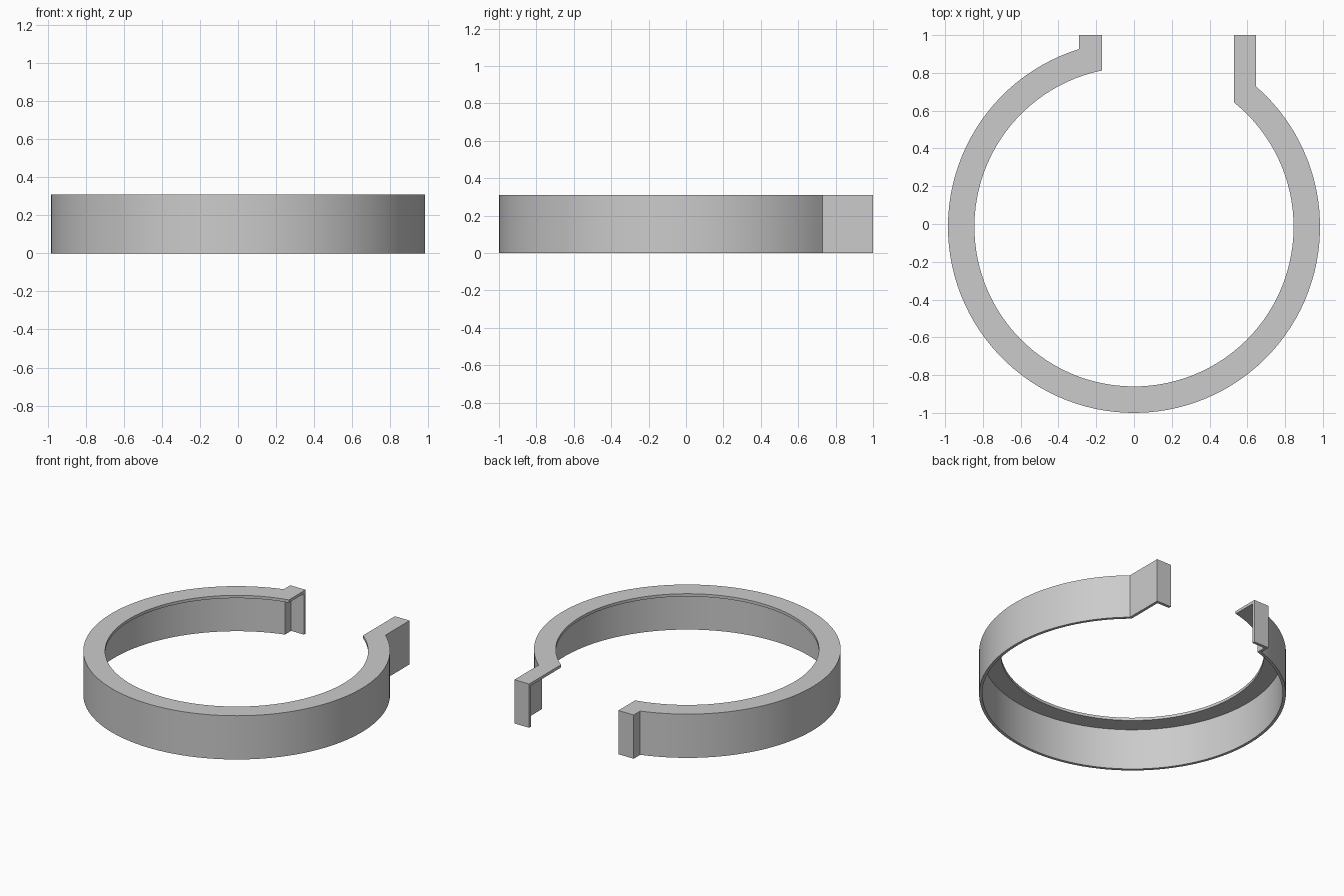
import bpy, bmesh, math

cube = bpy.data.objects.get("Cube")
if cube:
    bpy.data.objects.remove(cube)

HEIGHT, THICK = 0.31, 0.02
R_OUT, R_IN, CENTRE_Y = 0.985, 0.845, -0.015
TAB_END = 1.0
RIGHT_TAB = (-0.29, -0.17)   # outer x, inner x
LEFT_TAB = (0.645, 0.53)
SEGMENTS = 96

grey = bpy.data.materials.new("plain grey")
grey.use_nodes = True
colour = (0.6, 0.6, 0.6, 1)
grey.diffuse_color = colour
grey.node_tree.nodes["Principled BSDF"].inputs["Base Color"].default_value = colour


def arc(radius, x_start, x_end):
    """Points around the front of the ring, between two x positions at the back."""
    a = math.acos(x_start / radius)
    b = math.acos(x_end / radius) + math.tau
    angles = [a + (b - a) * i / SEGMENTS for i in range(SEGMENTS + 1)]
    return [(radius * math.cos(t), CENTRE_Y + radius * math.sin(t)) for t in angles]


def with_tabs(path, right_x, left_x, y):
    """Carry a ring path out along both tabs and round their end plates."""
    return ([(RIGHT_TAB[1], y), (right_x, y)] + path
            + [(left_x, y), (LEFT_TAB[1], y)])


# Plan paths: outer skin, inner side of the wall, inner lip of the flange
outer = with_tabs(arc(R_OUT, RIGHT_TAB[0], LEFT_TAB[0]),
                  RIGHT_TAB[0], LEFT_TAB[0], TAB_END)
wr, wl = RIGHT_TAB[0] + THICK, LEFT_TAB[0] - THICK
wall = with_tabs(arc(R_OUT - THICK, wr, wl), wr, wl, TAB_END - THICK)
lip = arc(R_IN, RIGHT_TAB[1], LEFT_TAB[1])
lip = [lip[0]] * 2 + lip + [lip[-1]] * 2

# Sweep the angle-shaped section along the paths
bm = bmesh.new()
under = HEIGHT - THICK
rings = []
for o, w, l in zip(outer, wall, lip):
    section = [(*o, 0), (*w, 0), (*w, under), (*l, under), (*l, HEIGHT), (*o, HEIGHT)]
    rings.append([bm.verts.new(p) for p in section])
for a, b in zip(rings, rings[1:]):
    for i in range(len(a)):
        j = (i + 1) % len(a)
        bm.faces.new((a[i], a[j], b[j], b[i]))
bm.faces.new(rings[0])
bm.faces.new(rings[-1])
bmesh.ops.remove_doubles(bm, verts=bm.verts, dist=0.0001)
bmesh.ops.recalc_face_normals(bm, faces=bm.faces)

mesh = bpy.data.meshes.new("split_ring")
bm.to_mesh(mesh)
bm.free()
mesh.materials.append(grey)
ring = bpy.data.objects.new("split_ring", mesh)
bpy.context.collection.objects.link(ring)

# Smooth round walls, crisp edges
bpy.ops.object.select_all(action="DESELECT")
ring.select_set(True)
bpy.context.view_layer.objects.active = ring
bpy.ops.object.shade_smooth_by_angle(angle=math.radians(30))
